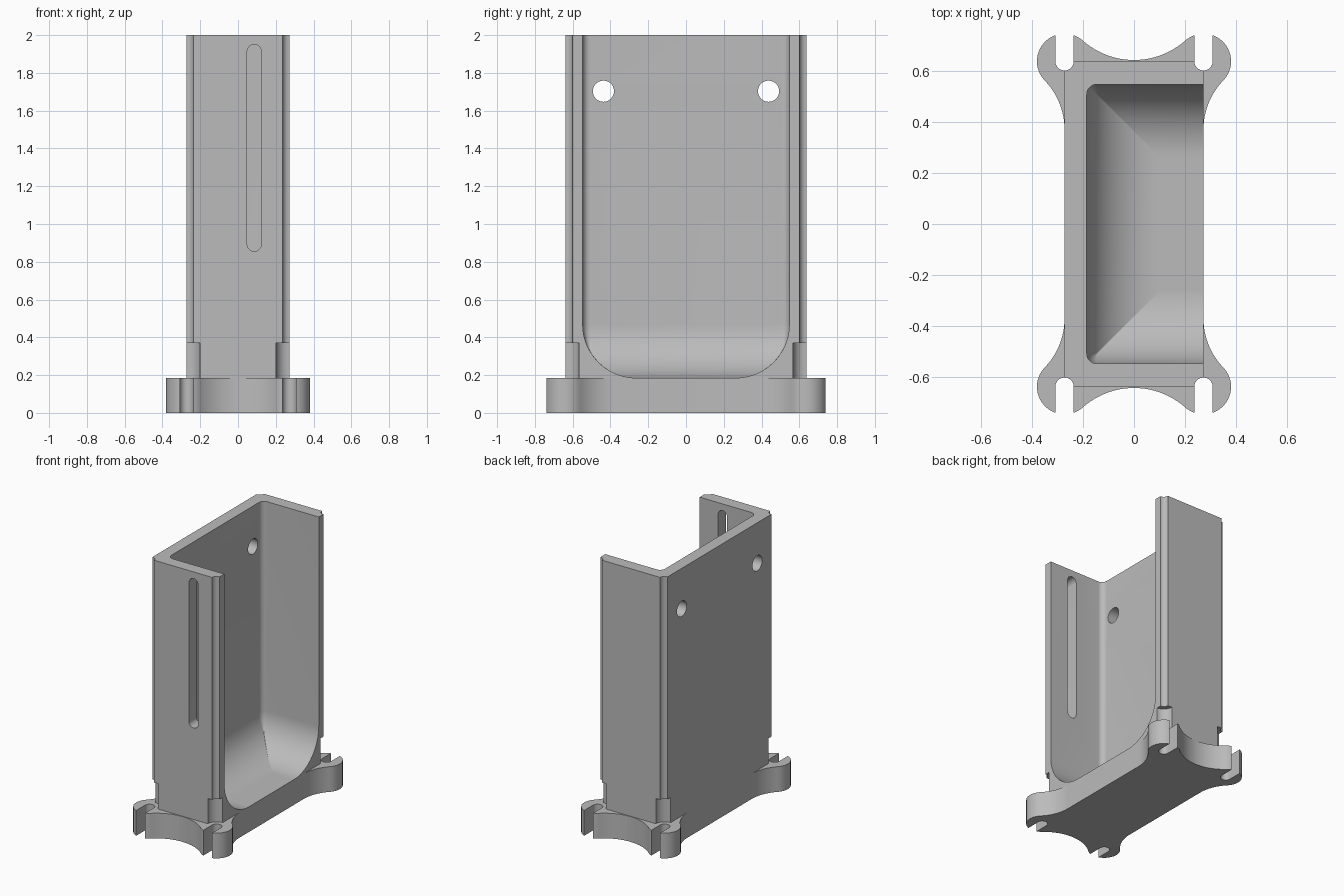
import bpy, bmesh
from math import sin, cos, pi, sqrt, atan2, radians
from mathutils import Matrix

if "Cube" in bpy.data.objects:
    bpy.data.objects.remove(bpy.data.objects["Cube"])

HX, HY = 0.272, 0.637      # half size of the column
BASE, TOP = 0.185, 2.0     # base thickness, overall height
SLOT, EAR = 0.036, 0.108   # screw slot and ear radii

grey = bpy.data.materials.new("grey plastic")
grey.use_nodes = True
grey.diffuse_color = (0.5, 0.5, 0.5, 1)
grey.node_tree.nodes["Principled BSDF"].inputs["Base Color"].default_value = grey.diffuse_color


def arc(cx, cy, r, a0, a1, n=16):
    return [(cx + r * cos(a0 + (a1 - a0) * i / n), cy + r * sin(a0 + (a1 - a0) * i / n))
            for i in range(n + 1)]


def four_fold(q):
    """Close an outline from its +x +y quarter, listed anticlockwise."""
    half = q + [(-x, y) for x, y in reversed(q)]
    pts = half + [(-x, -y) for x, y in half]
    out = []
    for p in pts:
        if not out or abs(p[0] - out[-1][0]) + abs(p[1] - out[-1][1]) > 1e-5:
            out.append(p)
    return out


def loft(name, rings, matrix=Matrix()):
    """Skin a stack of rings, each given as (outline, z), and cap both ends."""
    bm = bmesh.new()
    loops = [[bm.verts.new((x, y, z)) for x, y in pts] for pts, z in rings]
    n = len(loops[0])
    for low, high in zip(loops, loops[1:]):
        for i in range(n):
            j = (i + 1) % n
            bm.faces.new((low[i], low[j], high[j], high[i]))
    bm.faces.new(loops[0][::-1])
    bm.faces.new(loops[-1])
    bmesh.ops.recalc_face_normals(bm, faces=bm.faces)
    bm.transform(matrix)
    mesh = bpy.data.meshes.new(name)
    bm.to_mesh(mesh)
    bm.free()
    ob = bpy.data.objects.new(name, mesh)
    bpy.context.collection.objects.link(ob)
    mesh.materials.append(grey)
    return ob


def cut(target, cutter):
    mod = target.modifiers.new("cut", 'BOOLEAN')
    mod.operation, mod.solver, mod.object = 'DIFFERENCE', 'EXACT', cutter
    bpy.context.view_layer.objects.active = target
    bpy.ops.object.modifier_apply(modifier=mod.name)
    bpy.data.objects.remove(cutter)


# Base plate: four slotted ears joined by tangent concave arcs
side_y, end_y = 0.37, 0.642
dy = HY - side_y
side_r = (dy ** 2 - EAR ** 2) / (2 * EAR)
k = end_y - HY
end_r = (HX ** 2 + k ** 2 - EAR ** 2) / (2 * (EAR - k))
a_side = atan2(-dy, side_r)
a_end = atan2(end_y + end_r - HY, -HX)
a_slot = atan2(sqrt(EAR ** 2 - SLOT ** 2), SLOT)
quarter = (arc(HX + side_r, side_y, side_r, pi, a_side + pi)
           + arc(HX, HY, EAR, a_side, a_slot)
           + arc(HX, HY, SLOT, 0, -pi)
           + arc(HX, HY, EAR, pi - a_slot, a_end)
           + arc(0, end_y + end_r, end_r, a_end - pi, -pi / 2))
outline = four_fold(quarter)
base = loft("base_plate", [(outline, 0), (outline, BASE)])

# Column with a round groove down each corner
outline = four_fold(arc(HX, HY, SLOT, -pi / 2, -pi, 10))
column = loft("column", [(outline, BASE), (outline, TOP)])

# Wider screw head clearance at the foot of each groove
for sx in (-1, 1):
    for sy in (-1, 1):
        ring = arc(sx * HX, sy * HY, 0.071, 0, 2 * pi, 40)[:-1]
        cut(column, loft("clearance_cutter", [(ring, 0.1), (ring, 0.37)]))

# Pocket open to +x and the top, with a large fillet around its floor
BACK, WIDE, FIL = -0.185, 0.547, 0.285


def pocket_ring(inset):
    r = max(0.04 - inset, 0.002)
    x, y = BACK + inset + r, WIDE - inset - r
    return ([(0.5, WIDE - inset)] + arc(x, y, r, pi / 2, pi, 8)
            + arc(x, -y, r, pi, 1.5 * pi, 8) + [(0.5, inset - WIDE)])


rings = [(pocket_ring(FIL), 0.1)]
for i in range(25):
    a = pi / 2 * i / 24
    rings.append((pocket_ring(FIL * (1 - sin(a))), BASE + FIL * (1 - cos(a))))
rings.append((pocket_ring(0), TOP + 0.2))
# Start the fillet at the floor with its inset growing outwards
cut(column, loft("pocket_cutter", rings))

# Two round holes through the back wall
for sy in (-1, 1):
    ring = arc(0, 0, 0.056, 0, 2 * pi, 40)[:-1]
    place = Matrix.Translation((-0.23, sy * 0.437, 1.703)) @ Matrix.Rotation(pi / 2, 4, 'Y')
    cut(column, loft("hole_cutter", [(ring, -0.15), (ring, 0.15)], place))

# Long vertical slot through the front wall only
ring = arc(0, 0.51, 0.0375, 0, pi) + arc(0, -0.51, 0.0375, pi, 2 * pi)
place = Matrix.Translation((0.086, -0.6, 1.403)) @ Matrix.Rotation(pi / 2, 4, 'X')
cut(column, loft("slot_cutter", [(ring, -0.15), (ring, 0.15)], place))

# Smooth the curves, keep the edges sharp
for ob in (base, column):
    bpy.ops.object.select_all(action='DESELECT')
    ob.select_set(True)
    bpy.context.view_layer.objects.active = ob
    bpy.ops.object.shade_smooth_by_angle(angle=radians(30))
